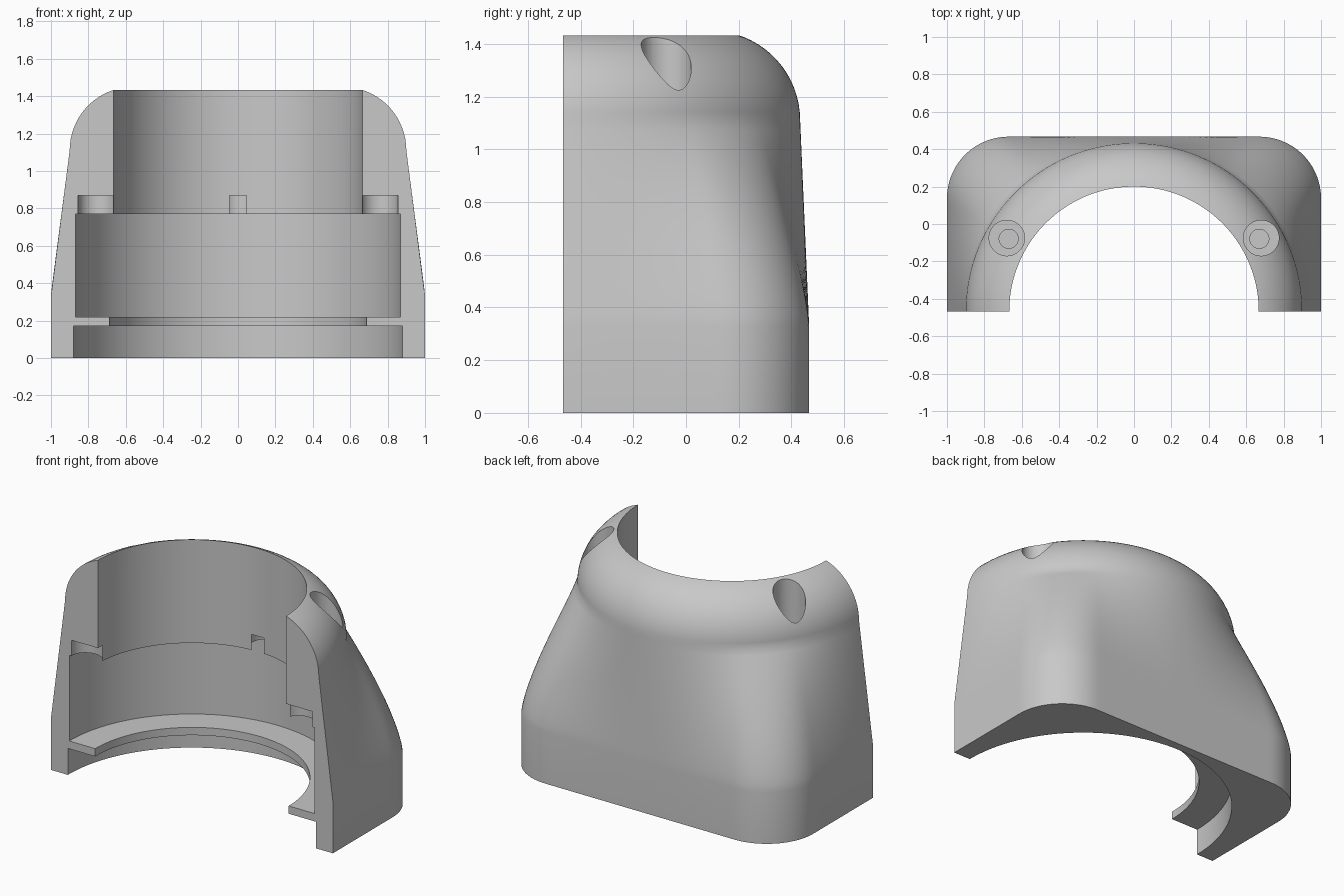
import bpy, bmesh
from math import sin, cos, pi, sqrt, radians

if "Cube" in bpy.data.objects:
    bpy.data.objects.remove(bpy.data.objects["Cube"])

FRONT = -0.467           # cut plane, also the axis of the bore
DEPTH = 0.934            # front to back
CORNER = 0.33            # base corner radius
RIM = 0.9                # shell radius under the dome
STEPS = 128

grey = bpy.data.materials.new("grey plastic")
grey.use_nodes = True
grey.diffuse_color = (0.58, 0.58, 0.58, 1)
grey.node_tree.nodes["Principled BSDF"].inputs["Base Color"].default_value = (0.58, 0.58, 0.58, 1)


def make_object(name, bm):
    mesh = bpy.data.meshes.new(name)
    bm.to_mesh(mesh)
    bm.free()
    mesh.materials.append(grey)
    ob = bpy.data.objects.new(name, mesh)
    bpy.context.collection.objects.link(ob)
    return ob


def base_radius(a):
    """Distance from the axis to the rounded base outline along angle a."""
    c, s = abs(cos(a)), sin(a)
    r = min(1 / max(c, 1e-6), DEPTH / max(s, 1e-6))
    cx, cy = 1 - CORNER, DEPTH - CORNER
    if r * c > cx and r * s > cy:
        b = c * cx + s * cy
        r = b + sqrt(b * b - cx * cx - cy * cy + CORNER ** 2)
    return r


def shell_ring(z, t):
    """Blend the base outline into the round rim, softer at the corners."""
    ring = []
    for i in range(STEPS + 1):
        a = pi * i / STEPS
        k = t ** (1 + 0.35 * abs(sin(2 * a)))
        r = base_radius(a) * (1 - k) + RIM * k
        ring.append((r * cos(a), FRONT + r * sin(a), z))
    return ring


def round_ring(r, z):
    return [(r * cos(pi * i / STEPS), FRONT + r * sin(pi * i / STEPS), z)
            for i in range(STEPS + 1)]


# Outer shell: straight base, lofted wall, domed shoulder
z_base, z_rim, dome = 0.33, 1.11, 0.34
rings = [shell_ring(0, 0)]
rings += [shell_ring(z_base + (z_rim - z_base) * j / 20, j / 20) for j in range(21)]
for j in range(1, 17):
    a = radians(84) * j / 16
    rings.append(round_ring(RIM - dome + dome * cos(a), z_rim + dome * sin(a)))
bm = bmesh.new()
rows = [[bm.verts.new(p) for p in ring] for ring in rings]
for lo, hi in zip(rows, rows[1:]):
    for i in range(STEPS):
        bm.faces.new((lo[i], lo[i + 1], hi[i + 1], hi[i]))
bm.faces.new(rows[0][::-1])
bm.faces.new(rows[-1])
bm.faces.new([r[0] for r in rows] + [r[-1] for r in reversed(rows)])
shell = make_object("half_housing", bm)


def lathe_cutter(name, profile, x, y, n):
    """Closed turned solid; the profile runs upward so faces point outward."""
    bm = bmesh.new()
    loops = [[bm.verts.new((x + r * cos(2 * pi * (i + 0.5) / n),
                            y + r * sin(2 * pi * (i + 0.5) / n), z)) for i in range(n)]
             for r, z in profile]
    for lo, hi in zip(loops, loops[1:]):
        for i in range(n):
            bm.faces.new((lo[i], lo[(i + 1) % n], hi[(i + 1) % n], hi[i]))
    bm.faces.new(loops[0][::-1])
    bm.faces.new(loops[-1])
    return make_object(name, bm)


# Stepped bore with a retaining lip near the bottom
bore = [(0.88, -0.1), (0.88, 0.17), (0.686, 0.17), (0.686, 0.22),
        (0.87, 0.22), (0.87, 0.77), (0.667, 0.77), (0.667, 1.6)]
cutters = [lathe_cutter("bore_cutter", bore, 0, FRONT, 160)]

# Round notches above the wide bore, at the back and at both cut ends
notch = [(0.1, 0.7), (0.1, 0.87)]
for name, x, y in (("back", 0, 0.755), ("left", 0.755, 0), ("right", -0.755, 0)):
    cutters.append(lathe_cutter(name + "_notch_cutter", notch, x, FRONT + y, 48))

# Counterbored screw holes
for name, s in (("left", 1), ("right", -1)):
    cutters.append(lathe_cutter(name + "_counterbore_cutter", [(0.095, 1), (0.095, 1.6)],
                                s * 0.68, -0.075, 48))
    cutters.append(lathe_cutter(name + "_screw_cutter", [(0.051, 0.7), (0.051, 1.1)],
                                s * 0.67, -0.079, 40))

bpy.context.view_layer.objects.active = shell
shell.select_set(True)
for cutter in cutters:
    mod = shell.modifiers.new(cutter.name, "BOOLEAN")
    mod.operation = "DIFFERENCE"
    mod.solver = "EXACT"
    mod.object = cutter
    bpy.ops.object.modifier_apply(modifier=mod.name)
for cutter in cutters:
    bpy.data.objects.remove(cutter)

bpy.ops.object.shade_smooth_by_angle(angle=radians(30))
